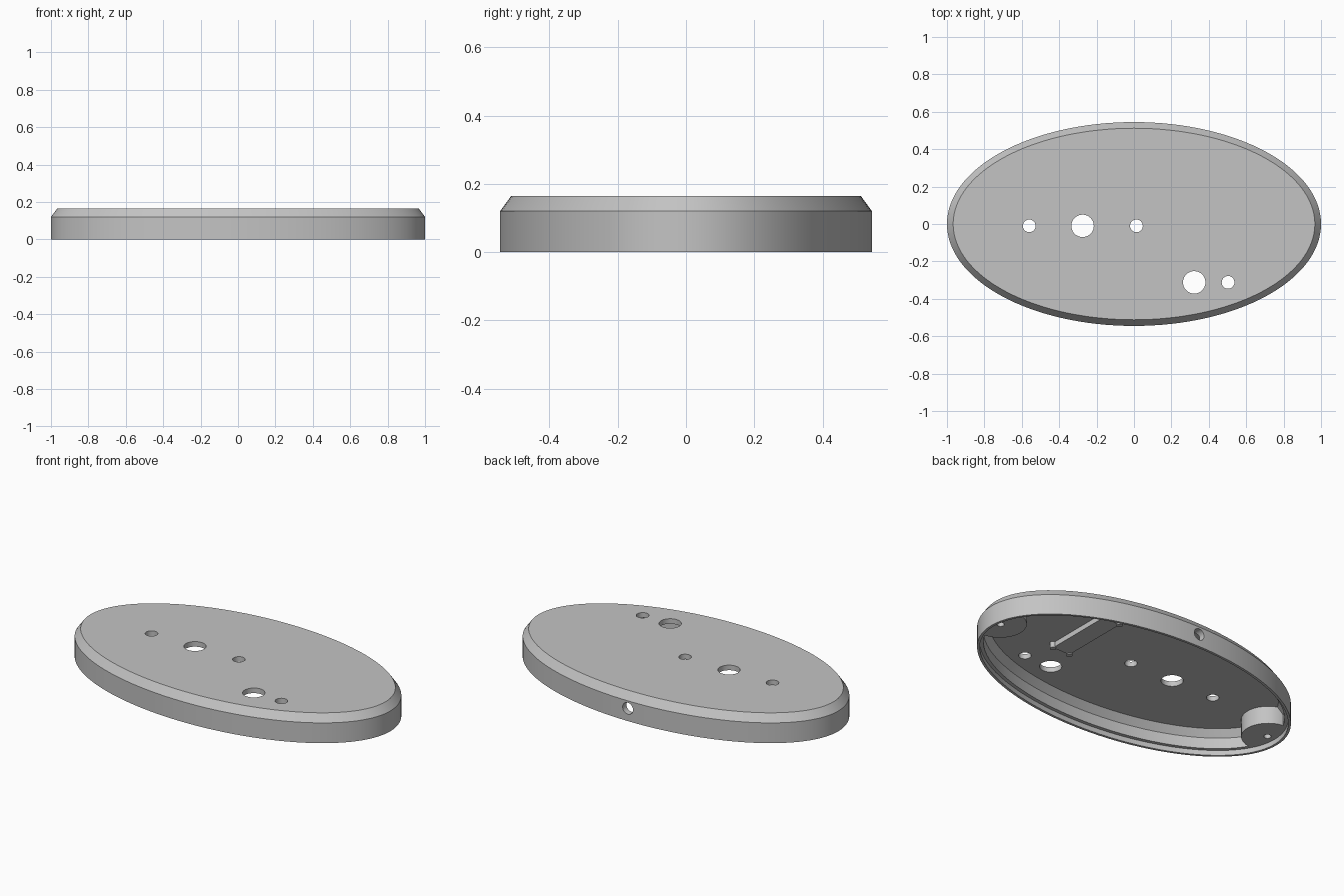
import bpy, bmesh, math

old = bpy.data.objects.get("Cube")
if old:
    bpy.data.objects.remove(old)

SEGMENTS = 128
HALF_X, HALF_Y = 1.0, 0.545
CEILING, LIP = 0.135, 0.03

grey = bpy.data.materials.new("light grey")
grey.use_nodes = True
grey.diffuse_color = (0.55, 0.55, 0.55, 1)
grey.node_tree.nodes["Principled BSDF"].inputs["Base Color"].default_value = (0.55, 0.55, 0.55, 1)


def finish(name, bm):
    bmesh.ops.recalc_face_normals(bm, faces=bm.faces)
    mesh = bpy.data.meshes.new(name)
    bm.to_mesh(mesh)
    bm.free()
    mesh.materials.append(grey)
    obj = bpy.data.objects.new(name, mesh)
    bpy.context.collection.objects.link(obj)
    return obj


def elliptic_solid(name, profile):
    """Stack elliptical rings of (inset, height) and cap both ends."""
    bm = bmesh.new()
    rings = []
    for inset, z in profile:
        ring = []
        for i in range(SEGMENTS):
            a = math.tau * i / SEGMENTS
            ring.append(bm.verts.new(((HALF_X - inset) * math.cos(a),
                                      (HALF_Y - inset) * math.sin(a), z)))
        rings.append(ring)
    for low, high in zip(rings, rings[1:]):
        for i in range(SEGMENTS):
            j = (i + 1) % SEGMENTS
            bm.faces.new((low[i], low[j], high[j], high[i]))
    bm.faces.new(rings[0])
    bm.faces.new(rings[-1])
    return finish(name, bm)


def cylinder(name, x, y, z0, z1, radius, sides=40):
    bm = bmesh.new()
    bmesh.ops.create_cone(bm, cap_ends=True, segments=sides, radius1=radius,
                          radius2=radius, depth=z1 - z0)
    bmesh.ops.translate(bm, verts=bm.verts, vec=(x, y, (z0 + z1) / 2))
    return finish(name, bm)


def combine(obj, other, operation, keep=False):
    mod = obj.modifiers.new(operation.lower(), "BOOLEAN")
    mod.operation, mod.object, mod.solver = operation, other, "EXACT"
    bpy.context.view_layer.objects.active = obj
    bpy.ops.object.modifier_apply(modifier=mod.name)
    if not keep:
        bpy.data.objects.remove(other)


# Bevelled oval shell, open underneath, with a stepped lip around the rim
shell = elliptic_solid("oval_shell", [(0, 0), (0, 0.12), (0.033, 0.165)])
cavity = elliptic_solid("cavity", [(0.015, -0.02), (0.015, LIP), (0.036, LIP),
                                   (0.036, 0.095), (0.07, CEILING)])
combine(shell, cavity, "DIFFERENCE")

# Screw bosses at both ends, trimmed to the oval
for side, name in ((1, "left_boss"), (-1, "right_boss")):
    boss = cylinder(name, side * 0.94, 0, LIP, 0.14, 0.145, 64)
    trim = elliptic_solid("trim", [(0.02, -0.02), (0.02, 0.11), (0.05, 0.16)])
    combine(boss, trim, "INTERSECT")
    combine(boss, cylinder("screw_hole", side * 0.935, 0, -0.02, 0.11, 0.02, 24), "DIFFERENCE")
    combine(shell, boss, "UNION")

# Raised mounting pad inside, with a round post at each corner
bm = bmesh.new()
bmesh.ops.create_cube(bm, size=1)
bmesh.ops.scale(bm, verts=bm.verts, vec=(0.115, 0.42, 0.04))
bmesh.ops.translate(bm, verts=bm.verts, vec=(0.418, 0.1, 0.125))
combine(shell, finish("mounting_pad", bm), "UNION")
for x in (0.36, 0.475):
    for y in (-0.11, 0.31):
        combine(shell, cylinder("pad_post", x, y, 0.1, 0.15, 0.017, 20), "UNION")

# Large and small holes through the top
for x, y, radius in ((-0.56, -0.01, 0.034), (-0.275, -0.01, 0.06), (0.013, -0.01, 0.034),
                     (0.322, -0.312, 0.06), (0.503, -0.312, 0.034)):
    combine(shell, cylinder("top_hole", x, y, 0.08, 0.2, radius), "DIFFERENCE")

# Cable hole through the back wall
cable = cylinder("cable_hole", 0, 0, -0.1, 0.1, 0.034)
cable.rotation_euler = (math.pi / 2, 0, 0)
cable.location = (0, 0.54, 0.075)
bpy.context.view_layer.update()
combine(shell, cable, "DIFFERENCE")

# Smooth curved walls, crisp edges
bpy.ops.object.select_all(action="DESELECT")
shell.select_set(True)
bpy.context.view_layer.objects.active = shell
bpy.ops.object.shade_smooth_by_angle(angle=math.radians(25))
